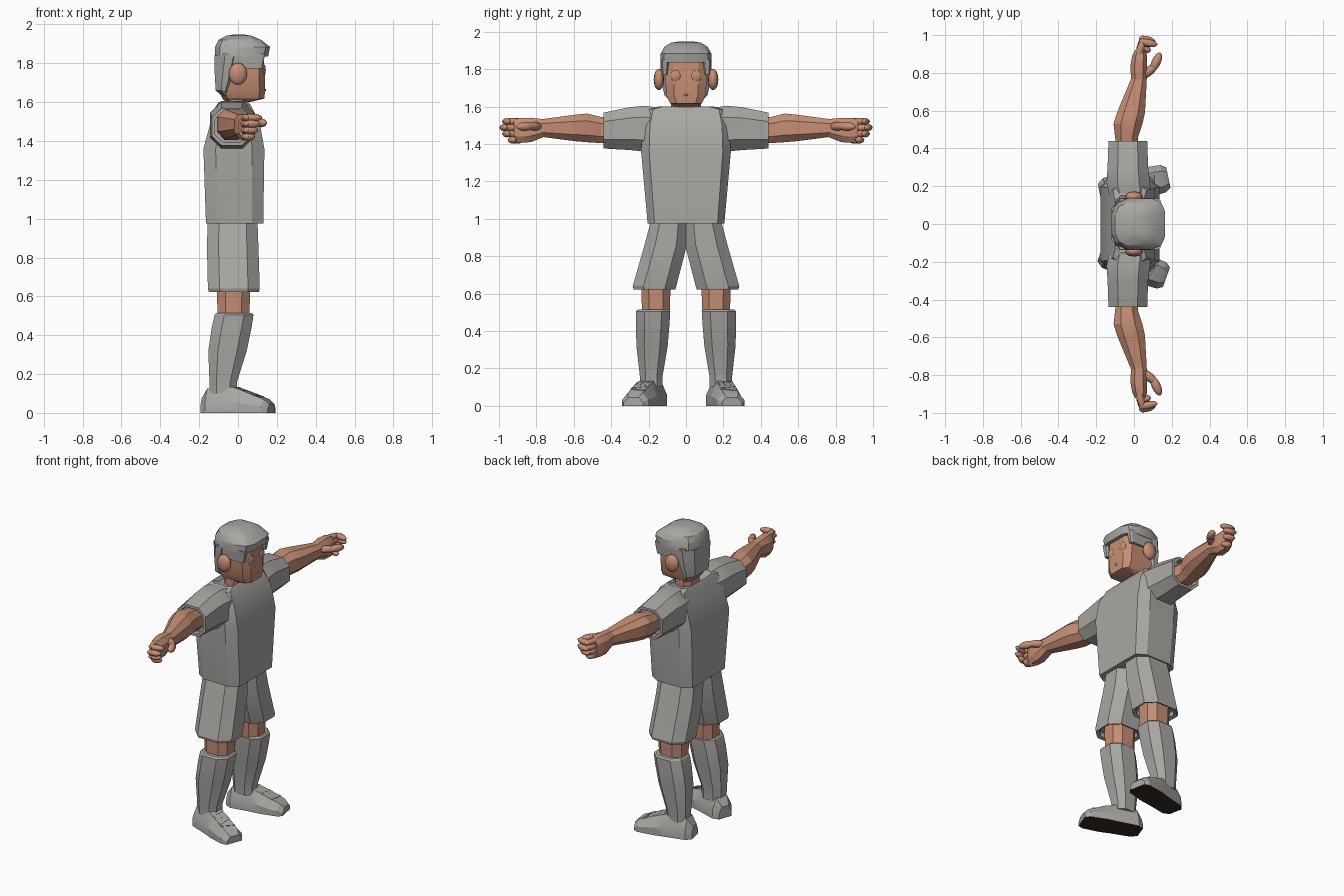
import bpy, bmesh, math
from mathutils import Vector, Matrix

if "Cube" in bpy.data.objects:
    bpy.data.objects.remove(bpy.data.objects["Cube"])


def material(name, rgb):
    m = bpy.data.materials.new(name)
    m.diffuse_color = (*rgb, 1)
    m.use_nodes = True
    m.node_tree.nodes["Principled BSDF"].inputs["Base Color"].default_value = m.diffuse_color
    return m


GREY = material("cloth grey", (0.40, 0.39, 0.37))
SKIN = material("skin", (0.56, 0.27, 0.175))
DARK = material("sole dark brown", (0.035, 0.025, 0.016))


# Cross-sections in unit coordinates
def octagon(a, b):
    return [(1, b), (a, 1), (-a, 1), (-1, b), (-1, -b), (-a, -1), (a, -1), (1, -b)]


OCT = octagon(0.5, 0.5)
CHEST = octagon(0.6, 0.82)
ROUND = [(1, .5), (.84, .86), (.5, 1), (-.4, 1), (-.82, .8), (-1, .4),
         (-1, -.4), (-.82, -.8), (-.4, -1), (.5, -1), (.84, -.86), (1, -.5)]
ARCH = [(1, -1), (1, -.1), (.55, 1), (-.55, 1), (-1, -.1), (-1, -1)]


def finish(name, bm, mats, angle=25):
    bmesh.ops.recalc_face_normals(bm, faces=bm.faces)
    mesh = bpy.data.meshes.new(name)
    bm.to_mesh(mesh)
    bm.free()
    for m in mats:
        mesh.materials.append(m)
    ob = bpy.data.objects.new(name, mesh)
    bpy.context.collection.objects.link(ob)
    bpy.ops.object.select_all(action='DESELECT')
    ob.select_set(True)
    bpy.context.view_layer.objects.active = ob
    bpy.ops.object.shade_smooth_by_angle(angle=math.radians(angle))
    return ob


def loft(name, axis, sections, mat, profile=OCT, side=1, place=None, sole=None):
    """Skin sections (t, u0, u1, v0, v1); axis is the direction t runs along."""
    bm = bmesh.new()
    rings = []
    for t, u0, u1, v0, v1 in sections:
        ring = []
        for a, b in profile:
            u = (u0 + u1) / 2 + a * (u1 - u0) / 2
            v = (v0 + v1) / 2 + b * (v1 - v0) / 2
            p = {'x': (t, u, v), 'y': (u, t, v), 'z': (u, v, t)}[axis]
            p = Vector((p[0], p[1] * side, p[2]))
            ring.append(bm.verts.new(place @ p if place else p))
        rings.append(ring)
    n = len(profile)
    for r, q in zip(rings, rings[1:]):
        for i in range(n):
            bm.faces.new((r[i], r[(i + 1) % n], q[(i + 1) % n], q[i]))
    bm.faces.new(rings[0])
    bm.faces.new(rings[-1])
    bmesh.ops.recalc_face_normals(bm, faces=bm.faces)
    if sole:
        for f in bm.faces:
            f.material_index = int(f.normal.z < -0.8)
    return finish(name, bm, [mat] + ([sole] if sole else []))


def ball(name, centre, radii, mat, rot=None, seg=12):
    bm = bmesh.new()
    bmesh.ops.create_uvsphere(bm, u_segments=seg, v_segments=8, radius=1)
    m = Matrix.Translation(centre) @ (rot or Matrix()) @ Matrix.Diagonal((*radii, 1))
    bm.transform(m)
    return finish(name, bm, [mat], 60)


def digit(name, points, r):
    """Chain of stretched balls along the points."""
    for p, q in zip(points, points[1:]):
        p, q = Vector(p), Vector(q)
        d = q - p
        rot = d.to_track_quat('Z', 'Y').to_matrix().to_4x4()
        ball(name, (p + q) / 2, (r, r, d.length / 2 + r), SKIN, rot, 8)


# Shirt body
loft("shirt_body", 'z', [
    (.98, -.15, .115, -.19, .19), (.975, -.165, .13, -.205, .205),
    (1.36, -.178, .136, -.24, .24), (1.50, -.14, .11, -.235, .235),
    (1.585, -.11, .065, -.215, .215), (1.60, -.10, .05, -.15, .15),
    (1.575, -.085, .04, -.09, .09)], GREY, CHEST)

# Neck and head
loft("neck", 'z', [(1.54, -.07, .05, -.08, .08), (1.66, -.07, .055, -.08, .08)], SKIN)
loft("head", 'z', [
    (1.60, -.06, .06, -.06, .06), (1.618, -.08, .135, -.085, .085),
    (1.66, -.10, .14, -.105, .105), (1.77, -.10, .137, -.112, .112),
    (1.86, -.10, .13, -.112, .112)], SKIN, octagon(.75, .6))
ball("mouth", (.139, 0, 1.663), (.006, .012, .006), SKIN)

# Hair: crown with fringe, back, side locks
loft("hair_crown", 'z', [
    (1.835, -.12, .155, -.137, .137), (1.885, -.118, .165, -.135, .135),
    (1.92, -.10, .12, -.115, .115), (1.942, -.06, .07, -.08, .08),
    (1.948, -.02, .03, -.04, .04)], GREY, ROUND)
loft("hair_back", 'z', [
    (1.635, -.085, -.045, -.09, .09), (1.66, -.115, -.035, -.115, .115),
    (1.75, -.12, .0, -.134, .134), (1.84, -.12, .03, -.137, .137)], GREY, octagon(.3, .6))

# Paired parts
for s, label in ((1, "left"), (-1, "right")):
    loft(label + "_hair_side", 'z', [(1.772, -.08, .125, .10, .128),
                                     (1.85, -.08, .14, .09, .135)], GREY, octagon(.9, .6), s)
    ball(label + "_ear", (0, s * .145, 1.745), (.048, .028, .057), SKIN)
    ball(label + "_eye", (.134, s * .055, 1.765), (.009, .028, .03), SKIN)

    # Sleeve with turned-in cuff
    loft(label + "_sleeve", 'y', [
        (.15, -.13, .09, 1.36, 1.595), (.22, -.145, .085, 1.36, 1.605),
        (.30, -.14, .075, 1.368, 1.597), (.44, -.135, .07, 1.376, 1.568),
        (.44, -.118, .053, 1.392, 1.552), (.40, -.118, .053, 1.392, 1.552)], GREY, side=s)

    # Arm and palm
    loft(label + "_arm", 'y', [
        (.38, -.09, .03, 1.405, 1.54), (.455, -.10, .02, 1.405, 1.545),
        (.53, -.108, .045, 1.41, 1.563), (.59, -.09, .058, 1.415, 1.557),
        (.77, -.015, .068, 1.438, 1.533)], SKIN, side=s)
    loft(label + "_palm", 'y', [
        (.76, -.014, .066, 1.438, 1.533), (.83, -.02, .07, 1.41, 1.54),
        (.89, -.01, .07, 1.408, 1.54), (.92, .005, .06, 1.415, 1.53)], SKIN, side=s)

    # Fingers and thumb
    for z, y, x in ((1.422, .935, .07), (1.455, .965, .085),
                    (1.488, .98, .095), (1.52, .965, .105)):
        digit(label + "_finger", [(.022, s * .88, z), (.045, s * y, z),
                                  (x, s * (y - .012), z)], .02)
    digit(label + "_thumb", [(.05, s * .785, 1.495), (.105, s * .83, 1.495),
                             (.13, s * .885, 1.493)], .024)

    # Shorts leg with turned-in hem
    loft(label + "_shorts", 'z', [
        (1.0, -.155, .10, -.01, .185), (.86, -.16, .105, -.005, .222),
        (.64, -.155, .112, .052, .285), (.622, -.15, .108, .058, .28),
        (.63, -.13, .09, .075, .262), (.66, -.13, .09, .075, .262)], GREY, octagon(.55, .5), s)

    # Knee and sock
    loft(label + "_knee", 'z', [(.48, -.105, .058, .088, .235),
                                (.70, -.11, .065, .08, .24)], SKIN, side=s)
    loft(label + "_sock", 'z', [
        (.10, -.145, -.005, .125, .245), (.16, -.147, -.005, .125, .247),
        (.32, -.153, .045, .098, .265), (.44, -.135, .07, .088, .268),
        (.505, -.12, .08, .084, .268), (.515, -.112, .07, .094, .258)], GREY, side=s)

    # Shoe, turned outwards, with dark underside
    place = (Matrix.Translation((-.08, s * .19, 0))
             @ Matrix.Rotation(math.radians(12 if s > 0 else -20), 4, 'Z'))
    loft(label + "_shoe", 'x', [
        (-.105, -.045, .045, 0, .075), (-.07, -.07, .07, 0, .125),
        (.07, -.075, .075, 0, .133), (.13, -.08, .08, 0, .113),
        (.24, -.074, .074, 0, .07), (.268, -.055, .055, 0, .045)],
        GREY, ARCH, 1, place, DARK)

    # Laces
    for i in range(4):
        t = .09 + .035 * i
        bm = bmesh.new()
        bmesh.ops.create_cube(bm, size=1)
        bm.transform(place @ Matrix.Translation((t, 0, .129 - .36 * (t - .07)))
                     @ Matrix.Rotation(math.radians(20), 4, 'Y')
                     @ Matrix.Rotation(math.radians(15 * (-1) ** i), 4, 'Z')
                     @ Matrix.Diagonal((.012, .09, .012, 1)))
        finish(label + "_lace", bm, [GREY])
